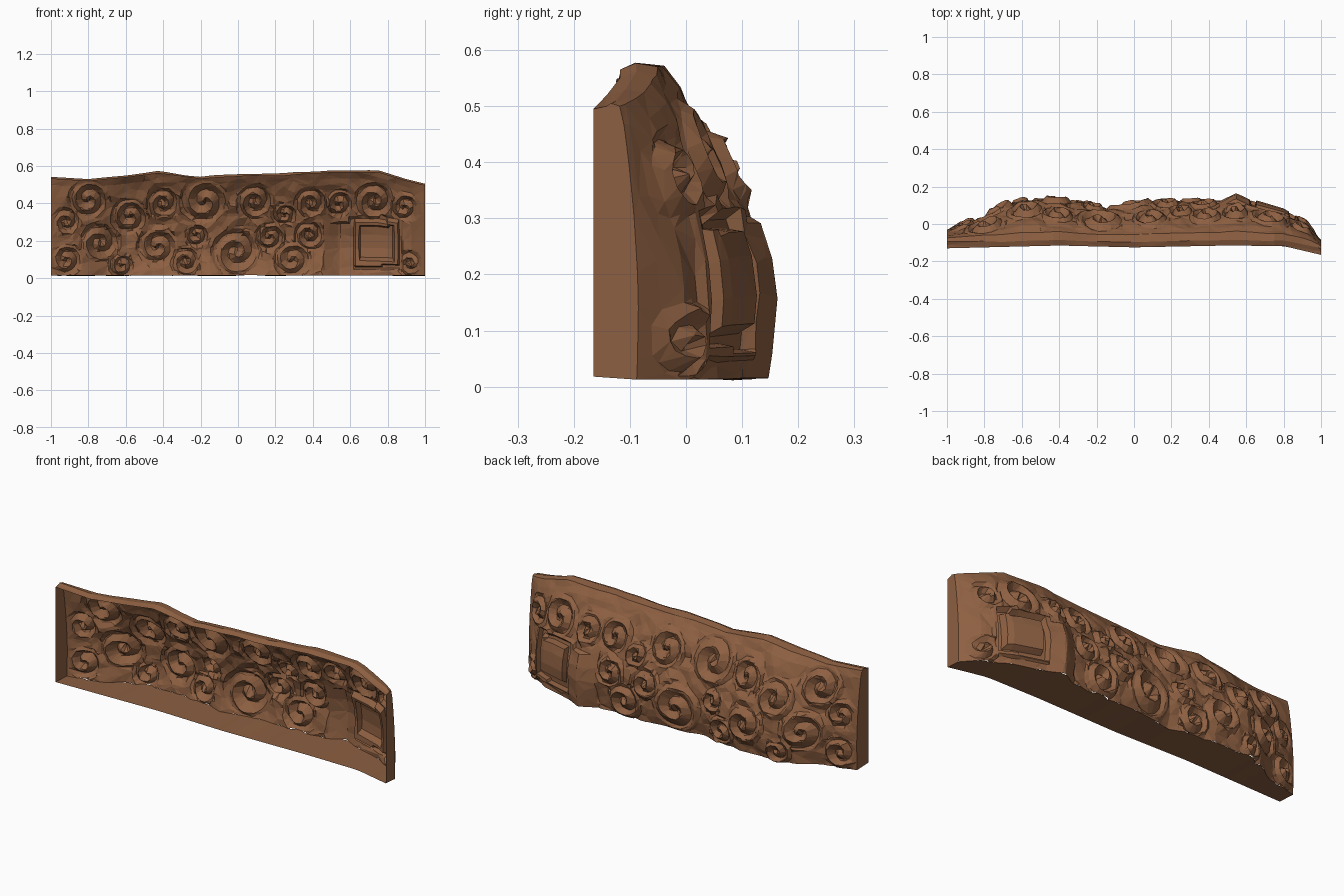
import bpy, bmesh, math
from mathutils import Vector, noise

cube = bpy.data.objects.get("Cube")
if cube:
    bpy.data.objects.remove(cube, do_unlink=True)

# One earthy brown for the whole piece
brown = bpy.data.materials.new("brown rock")
colour = (0.27, 0.117, 0.054, 1)
brown.diffuse_color = colour
brown.use_nodes = True
brown.node_tree.nodes["Principled BSDF"].inputs["Base Color"].default_value = colour

# Plan and skyline outlines, as (x, value)
BACK = [(-1, -.03), (-.82, .03), (-.7, .10), (-.6, .13), (-.4, .13), (-.15, .09), (.1, .12),
        (.45, .12), (.55, .15), (.65, .12), (.8, .075), (.93, .0), (1, -.085)]
FRONT = [(-1, -.13), (-.4, -.115), (0, -.125), (.5, -.115), (.8, -.118), (1, -.165)]
TOP = [(-1, .542), (-.8, .53), (-.6, .55), (-.43, .572), (-.2, .543), (0, .555),
       (.25, .56), (.5, .577), (.75, .577), (.9, .53), (1, .505)]
# Cross-section from the front lip over the crest to the foot: (depth, height)
SECTION = [(0, .98), (.12, 1), (.3, .99), (.43, .92), (.6, .78), (.8, .6), (.96, .4),
           (1, .28), (.96, .1), (.92, .025)]
# Carved swirls: x, z, radius, turning direction
SWIRLS = [(-.8, .42, .11, 1), (-.92, .3, .08, -1), (-.92, .1, .09, 1), (-.74, .19, .11, -1),
          (-.62, .07, .07, 1), (-.58, .33, .1, 1), (-.43, .17, .11, 1), (-.28, .09, .08, -1),
          (-.4, .4, .09, -1), (-.18, .41, .13, 1), (-.22, .23, .07, 1), (-.01, .14, .13, -1),
          (.09, .41, .1, -1), (.17, .22, .08, 1), (.29, .1, .1, 1), (.25, .34, .07, 1),
          (.39, .4, .09, -1), (.54, .4, .08, 1), (.73, .41, .11, -1), (.89, .38, .08, 1),
          (.38, .23, .08, -1), (.92, .08, .07, -1)]


def lookup(table, x):
    for (a, va), (b, vb) in zip(table, table[1:]):
        if x <= b:
            return va + (vb - va) * max(0, x - a) / (b - a)
    return table[-1][1]


def section_point(s):
    """Point at fraction s along the cross-section."""
    f = min(s * (len(SECTION) - 1), len(SECTION) - 1.001)
    i = int(f)
    return Vector(SECTION[i]).lerp(Vector(SECTION[i + 1]), f - i)


def relief(x, z):
    """Height of the carved swirls, blocks and rough stone."""
    p = Vector((x * 6, z * 7, 3))
    cells = noise.voronoi(p)[0]
    h = .03 * min(cells[1] - cells[0], .5) - .009 + .012 * noise.noise(p * 1.7)
    best = 1
    for cx, cz, radius, turn in SWIRLS:
        dx, dz = x - cx, z - cz
        r = math.hypot(dx, dz) / radius
        if r < best:
            best = r
            phase = (r * 1.6 + turn * math.atan2(dz, dx) / math.tau) % 1
            ridge = abs(phase - .5) * 2
            h = (.036 * ridge - .012) * min(1, (1 - r) * 4) + .006 * noise.noise(p * 2)
    # Rounded square block beside an upright pillar
    square = max(abs(x - .74), abs(z - .19))
    if square < .14:
        h = -.022 if .09 < square < .12 else .008
    if abs(x - .54) < .08 and z < .3:
        h = .016 - .2 * abs(x - .54) + .006 * noise.noise(p * 2)
    return h


def wall_point(x, s):
    front, back, top = lookup(FRONT, x), lookup(BACK, x), lookup(TOP, x)
    u, t = section_point(s)
    w = min(1, max(0, (back - front - .09) / .13))
    u = u ** (.45 + .55 * w)
    y, z = front + (back - front) * u, top * t
    fade = min(1, (1 - abs(x)) * 14) * min(1, max(0, s - .2) * 5)
    d = relief(x, z) * fade
    z += .006 * noise.noise(Vector((x * 7, 1, s * 4))) * (1 - abs(x))
    foot = min(1, z / .05)
    return Vector((x, y + d, max(z + .25 * d * foot, .002)))


def make(name, bm):
    mesh = bpy.data.meshes.new(name)
    bm.to_mesh(mesh)
    bm.free()
    mesh.materials.append(brown)
    obj = bpy.data.objects.new(name, mesh)
    bpy.context.collection.objects.link(obj)
    return obj


COLS, ROWS = 220, 72
xs = [-1 + 2 * i / COLS for i in range(COLS + 1)]

# Carved rock face, open at the front, reduced to chiselled facets
bm = bmesh.new()
grid = [[bm.verts.new(wall_point(x, j / ROWS)) for j in range(ROWS + 1)] for x in xs]
for left, right in zip(grid, grid[1:]):
    for j in range(ROWS):
        bm.faces.new((left[j], right[j], right[j + 1], left[j + 1]))
wall = make("carved_rock_wall", bm)
facets = wall.modifiers.new("chiselled facets", 'DECIMATE')
facets.ratio = .13

# Flat floor joining the foot of the wall to the open front
bm = bmesh.new()
edges = []
for x in xs[::4]:
    foot = wall_point(x, 1)
    edges.append((bm.verts.new((x, lookup(FRONT, x), .018)), bm.verts.new(foot)))
for a, b in zip(edges, edges[1:]):
    bm.faces.new((a[0], a[1], b[1], b[0]))
make("floor", bm)

# Flat end caps
for name, x in (("left_end", 1), ("right_end", -1)):
    bm = bmesh.new()
    loop = [bm.verts.new(wall_point(x, j / 18)) for j in range(19)]
    loop.append(bm.verts.new((x, lookup(FRONT, x), .018)))
    bm.faces.new(loop if x < 0 else loop[::-1])
    bm.normal_update()
    if bm.faces[:][0].normal.x * x < 0:
        bmesh.ops.reverse_faces(bm, faces=bm.faces[:])
    make(name, bm)
